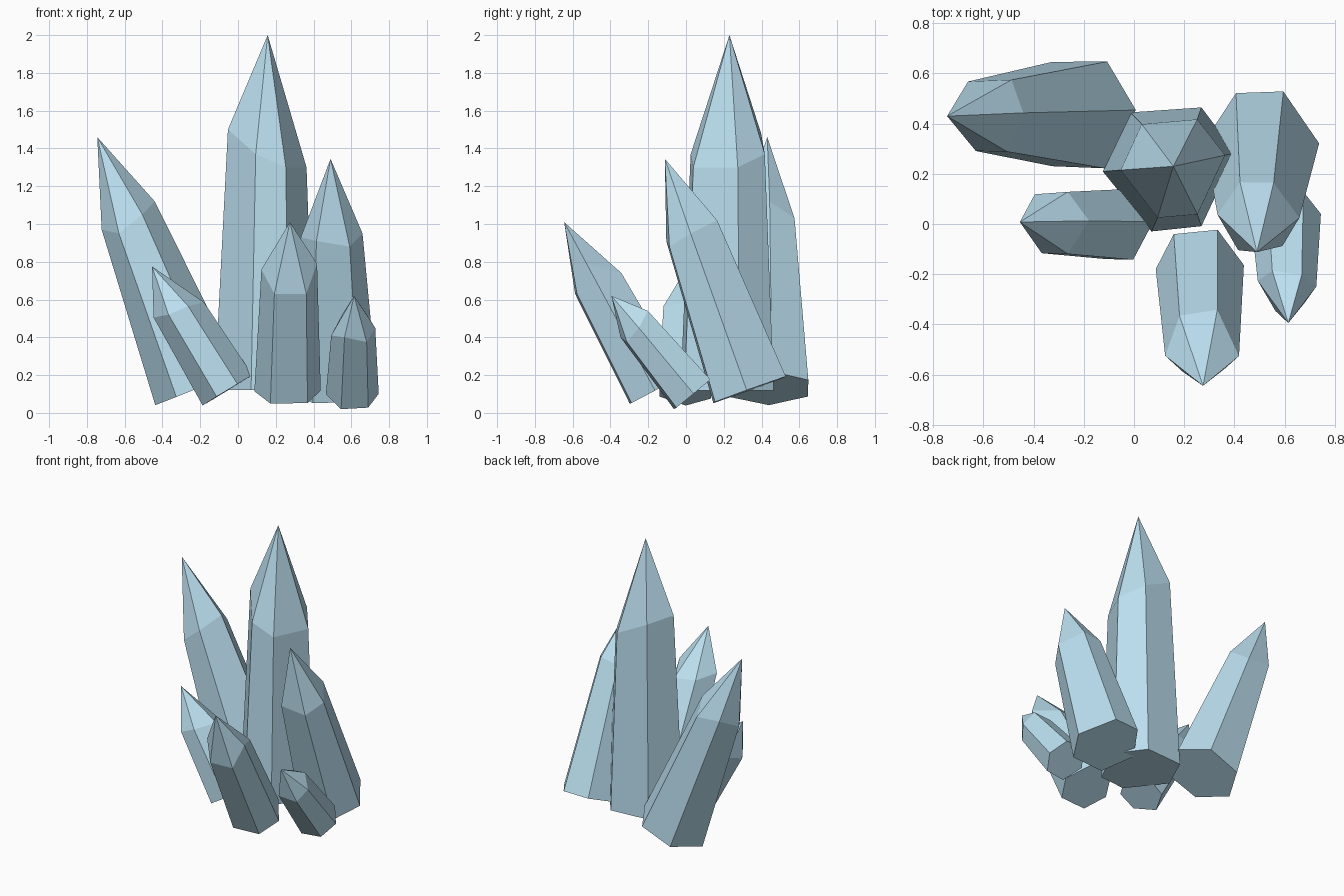
import bpy, bmesh
from math import radians, cos, sin
from mathutils import Vector

if "Cube" in bpy.data.objects:
    bpy.data.objects.remove(bpy.data.objects["Cube"])

mat = bpy.data.materials.new("pale_blue_crystal")
mat.diffuse_color = (0.5, 0.74, 0.87, 1)
mat.use_nodes = True
mat.node_tree.nodes["Principled BSDF"].inputs["Base Color"].default_value = mat.diffuse_color


def crystal(name, base, tip, r0, r1, angles, shoulders):
    """Tapered six-sided column along base->tip, with a point.
    angles: direction of each edge; shoulders: height where each edge bends to the tip."""
    base, tip = Vector(base), Vector(tip)
    axis = tip - base
    n = axis.normalized()
    u = (Vector((1, 0, 0)) - n * n.x).normalized()
    v = n.cross(u)
    mean_t = (sum(shoulders) / 6 - base.z) / axis.z
    slope = (r1 - r0) / mean_t

    bm = bmesh.new()
    low, high = [], []
    for a, z in zip(angles, shoulders):
        d = u * cos(radians(a)) + v * sin(radians(a))
        start = base + d * r0
        run = axis + d * slope
        low.append(bm.verts.new(start))
        high.append(bm.verts.new(start + run * ((z - start.z) / run.z)))
    point = bm.verts.new(tip)
    bm.faces.new(low[::-1])
    for i in range(6):
        j = (i + 1) % 6
        bm.faces.new((low[i], low[j], high[j], high[i]))
        bm.faces.new((high[i], high[j], point))
    bmesh.ops.recalc_face_normals(bm, faces=bm.faces)
    me = bpy.data.meshes.new(name)
    bm.to_mesh(me)
    bm.free()
    me.materials.append(mat)
    ob = bpy.data.objects.new(name, me)
    bpy.context.collection.objects.link(ob)


# Tall central crystal
crystal("main_crystal", (0.143, 0.228, 0.12), (0.157, 0.23, 2.0), 0.268, 0.212,
        (12, 62, 126, 184, 254, 298), (1.30, 1.37, 1.48, 1.50, 1.37, 1.30))
# Leaning crystals around it
crystal("left_back_crystal", (-0.215, 0.438, 0.13), (-0.745, 0.43, 1.46), 0.24, 0.16,
        (4, 61, 120, 180, 240, 296), (1.12, 1.03, 1.04, 0.97, 0.95, 1.05))
crystal("right_back_crystal", (0.51, 0.33, 0.12), (0.49, -0.112, 1.345), 0.228, 0.163,
        (-2, 68, 117, 180, 240, 305), (0.95, 1.02, 1.00, 0.93, 0.91, 0.88))
crystal("left_front_crystal", (-0.055, 0.0, 0.12), (-0.455, 0.008, 0.775), 0.155, 0.135,
        (3, 65, 122, 180, 244, 293), (0.585, 0.57, 0.54, 0.505, 0.52, 0.565))
crystal("front_crystal", (0.262, -0.165, 0.12), (0.275, -0.645, 1.01), 0.176, 0.15,
        (0, 66, 126, 185, 239, 307), (0.79, 0.74, 0.75, 0.76, 0.63, 0.63))
crystal("right_front_crystal", (0.605, 0.035, 0.10), (0.615, -0.395, 0.62), 0.14, 0.115,
        (2, 60, 122, 182, 245, 307), (0.45, 0.54, 0.52, 0.41, 0.40, 0.375))
